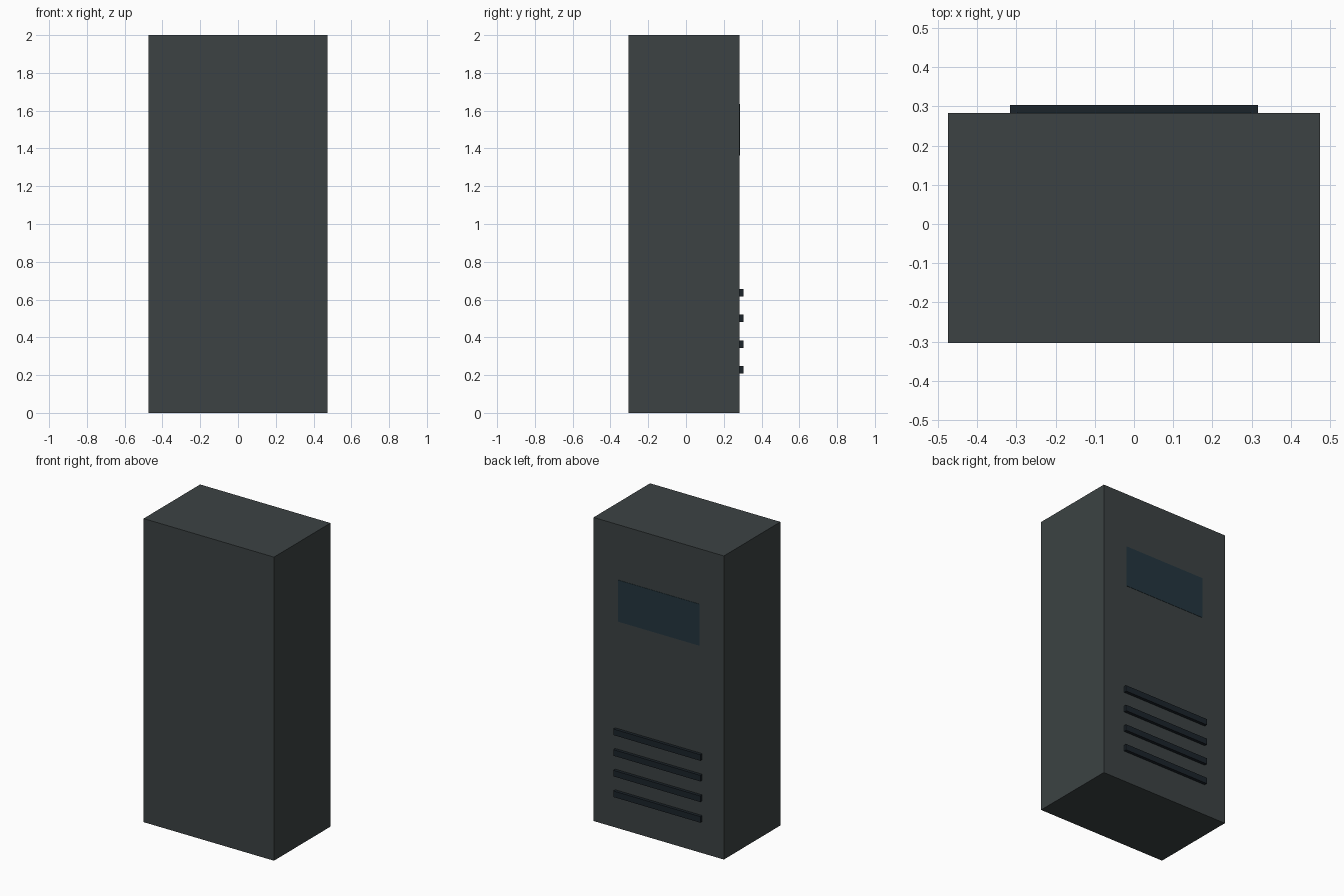
import bpy

if "Cube" in bpy.data.objects:
    bpy.data.objects.remove(bpy.data.objects["Cube"])


def material(name, rgb):
    mat = bpy.data.materials.new(name)
    mat.diffuse_color = (*rgb, 1.0)
    mat.use_nodes = True
    mat.node_tree.nodes["Principled BSDF"].inputs["Base Color"].default_value = mat.diffuse_color
    return mat


def box(name, low, high, mat):
    """Axis-aligned box between two corners."""
    bpy.ops.mesh.primitive_cube_add(size=1)
    ob = bpy.context.object
    ob.name = name
    ob.location = [(a + b) / 2 for a, b in zip(low, high)]
    ob.scale = [b - a for a, b in zip(low, high)]
    bpy.ops.object.transform_apply(location=True, rotation=True, scale=True)
    ob.data.materials.append(mat)
    return ob


casing = material("casing_grey", (0.045, 0.055, 0.057))
dark = material("vent_dark", (0.011, 0.017, 0.023))
glass = material("screen_blue", (0.017, 0.036, 0.050))

BACK = 0.284

# Cabinet body
box("cabinet_body", (-0.475, -0.304, 0), (0.475, BACK, 2), casing)

# Display panel, almost flush with the back face
box("display_panel", (-0.297, BACK - 0.01, 1.362), (0.297, BACK + 0.002, 1.636), glass)

# Four vent slats
for i in range(4):
    z = 0.228 + i * 0.136
    box(f"vent_slat_{i + 1}", (-0.317, BACK - 0.01, z - 0.02), (0.317, 0.304, z + 0.02), dark)
